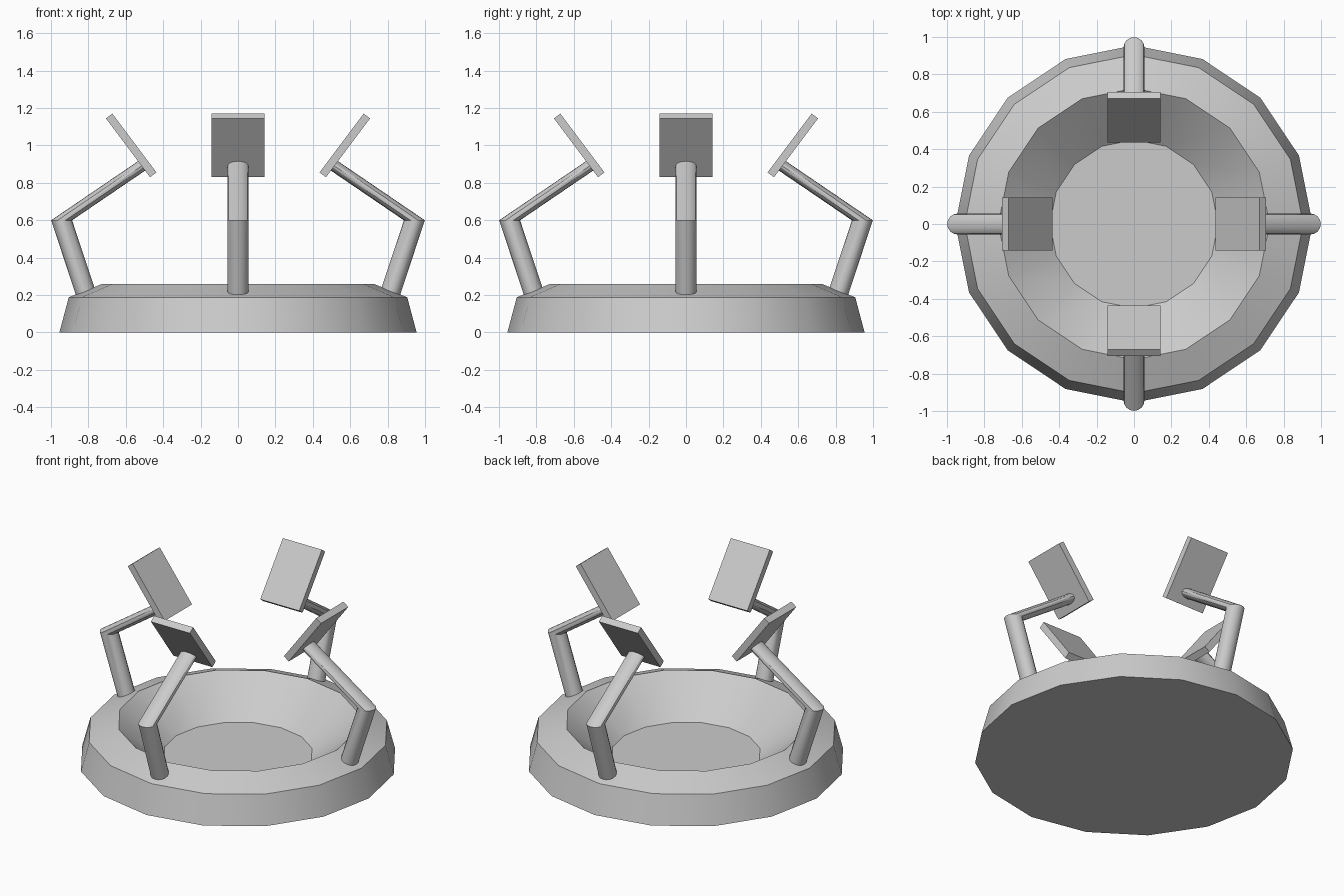
import bpy, bmesh
from math import radians, sin, cos, tau
from mathutils import Vector, Matrix

if "Cube" in bpy.data.objects:
    bpy.data.objects.remove(bpy.data.objects["Cube"])


def finish(bm, name, smooth=True):
    bmesh.ops.recalc_face_normals(bm, faces=bm.faces)
    me = bpy.data.meshes.new(name)
    bm.to_mesh(me)
    bm.free()
    ob = bpy.data.objects.new(name, me)
    bpy.context.collection.objects.link(ob)
    if smooth:
        bpy.ops.object.select_all(action='DESELECT')
        ob.select_set(True)
        bpy.context.view_layer.objects.active = ob
        bpy.ops.object.shade_smooth_by_angle(angle=radians(30))
    return ob


def loft(rings):
    """Skin a list of equal-length point rings and cap both ends."""
    bm = bmesh.new()
    vs = [[bm.verts.new(p) for p in ring] for ring in rings]
    n = len(vs[0])
    for a, b in zip(vs, vs[1:]):
        for i in range(n):
            j = (i + 1) % n
            bm.faces.new((a[i], a[j], b[j], b[i]))
    bm.faces.new(vs[0])
    bm.faces.new(vs[-1])
    return bm


def circle(c, r, n=16):
    return [Vector((c[0] + r * cos(tau * i / n), c[1] + r * sin(tau * i / n), c[2]))
            for i in range(n)]


# Dished base: 16-sided rim, sloped top, recessed floor
profile = [(0.955, 0), (0.905, 0.188), (0.725, 0.26), (0.45, 0.04)]
finish(loft([circle((0, 0, z), r) for r, z in profile]), "dish_base")

# Panel placement, shared by arms and panels (built on the +x side)
panel_centre = Vector((0.571, 0, 1.0))
tilt = radians(36.9)
normal = Vector((-cos(tilt), 0, sin(tilt)))
arm_r = 0.056
elbow = Vector((0.943, 0, 0.6))
foot = Vector((0.784, 0, 0.12))
reach = Vector((-1, 0, 0.68))

for k, side in enumerate(("right", "back", "left", "front")):
    turn = Matrix.Rotation(k * tau / 4, 4, 'Z')

    # Bent arm: level rings swept up, last ring ends on the panel's mid plane
    mid = circle(elbow, arm_r)
    end = [p + reach * ((panel_centre - p).dot(normal) / reach.dot(normal)) for p in mid]
    bm = loft([circle(foot, arm_r), mid, end])
    bm.transform(turn)
    finish(bm, side + "_arm")

    # Tilted flat panel
    bm = bmesh.new()
    bmesh.ops.create_cube(bm, size=1)
    bm.transform(turn @ Matrix.Translation(panel_centre)
                 @ Matrix.Rotation(tilt, 4, 'Y')
                 @ Matrix.Diagonal((0.043, 0.285, 0.393, 1)))
    finish(bm, side + "_panel", smooth=False)
